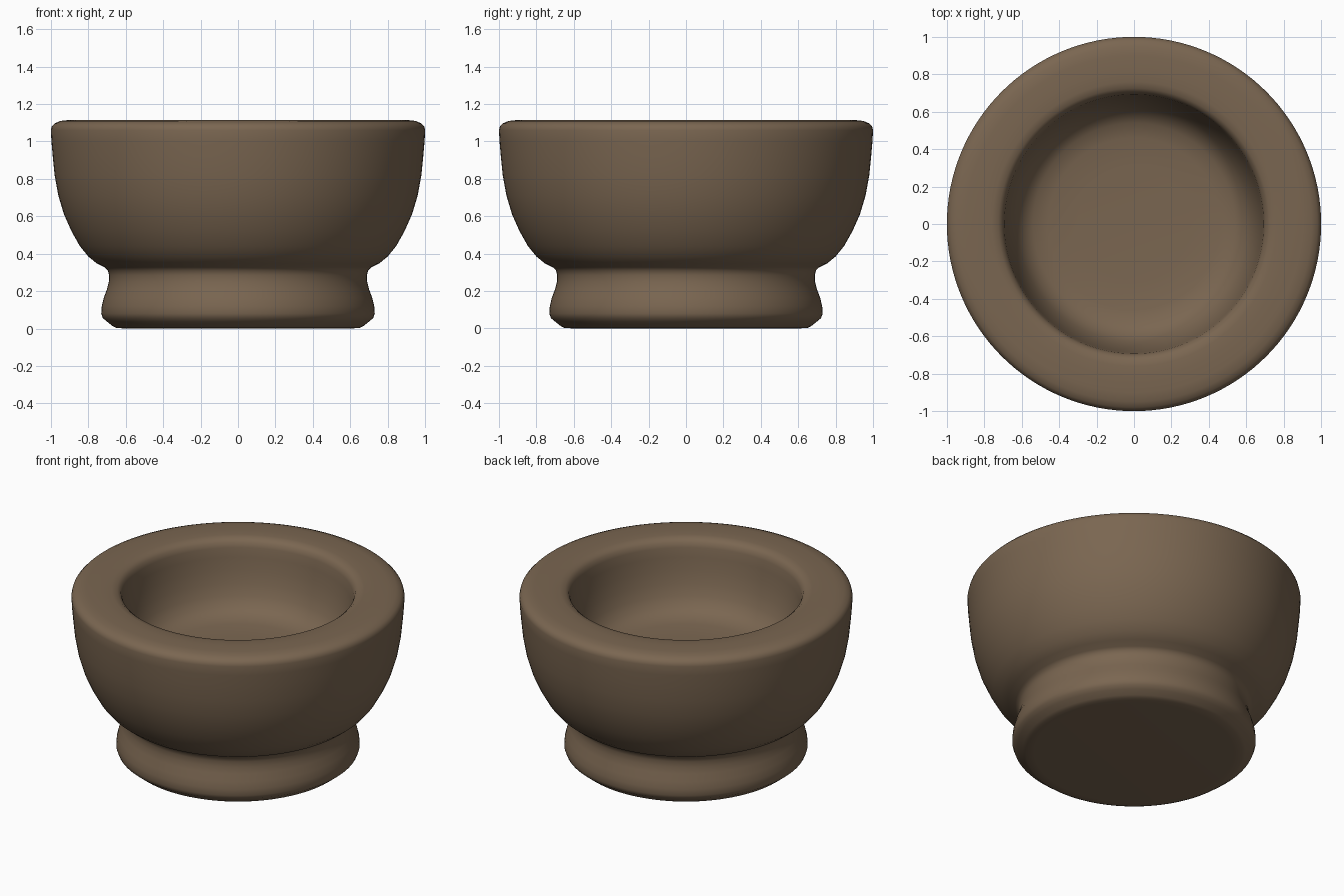
import bpy, bmesh, math

# Half cross-section (radius, height): underside, foot, bowl wall, rim, hollow
PROFILE = [
    (0.0, 0.0), (0.60, 0.0), (0.65, 0.003), (0.67, 0.013), (0.70, 0.037), (0.722, 0.055),
    (0.731, 0.08), (0.728, 0.12), (0.717, 0.165), (0.70, 0.21), (0.69, 0.25), (0.689, 0.285),
    (0.695, 0.31), (0.712, 0.327), (0.755, 0.348), (0.80, 0.385), (0.845, 0.44),
    (0.89, 0.52), (0.93, 0.61), (0.96, 0.71), (0.98, 0.82), (0.99, 0.92),
    (0.997, 1.0), (1.0, 1.06), (0.995, 1.08), (0.98, 1.096), (0.95, 1.109), (0.90, 1.115),
    (0.82, 1.115), (0.76, 1.115), (0.725, 1.108), (0.703, 1.09), (0.693, 1.06),
    (0.685, 1.0), (0.672, 0.92), (0.652, 0.84), (0.625, 0.77), (0.59, 0.715),
    (0.54, 0.68), (0.46, 0.663), (0.30, 0.655), (0.0, 0.652),
]
SEGMENTS = 128


def lathe(name, profile, material):
    """Turn a profile around the z axis into a closed, smooth solid."""
    bm = bmesh.new()
    verts = [bm.verts.new((r, 0, z)) for r, z in profile]
    edges = [bm.edges.new(pair) for pair in zip(verts, verts[1:])]
    bmesh.ops.spin(bm, geom=verts + edges, cent=(0, 0, 0), axis=(0, 0, 1),
                   angle=math.tau, steps=SEGMENTS)
    bmesh.ops.remove_doubles(bm, verts=bm.verts, dist=0.0005)
    bmesh.ops.recalc_face_normals(bm, faces=bm.faces)
    for f in bm.faces:
        f.smooth = True
    mesh = bpy.data.meshes.new(name)
    bm.to_mesh(mesh)
    bm.free()
    mesh.materials.append(material)
    obj = bpy.data.objects.new(name, mesh)
    bpy.context.collection.objects.link(obj)
    return obj


clay = bpy.data.materials.new("brown clay")
clay.diffuse_color = (0.195, 0.133, 0.082, 1)

# Thick footed bowl
lathe("footed_bowl", PROFILE, clay)
